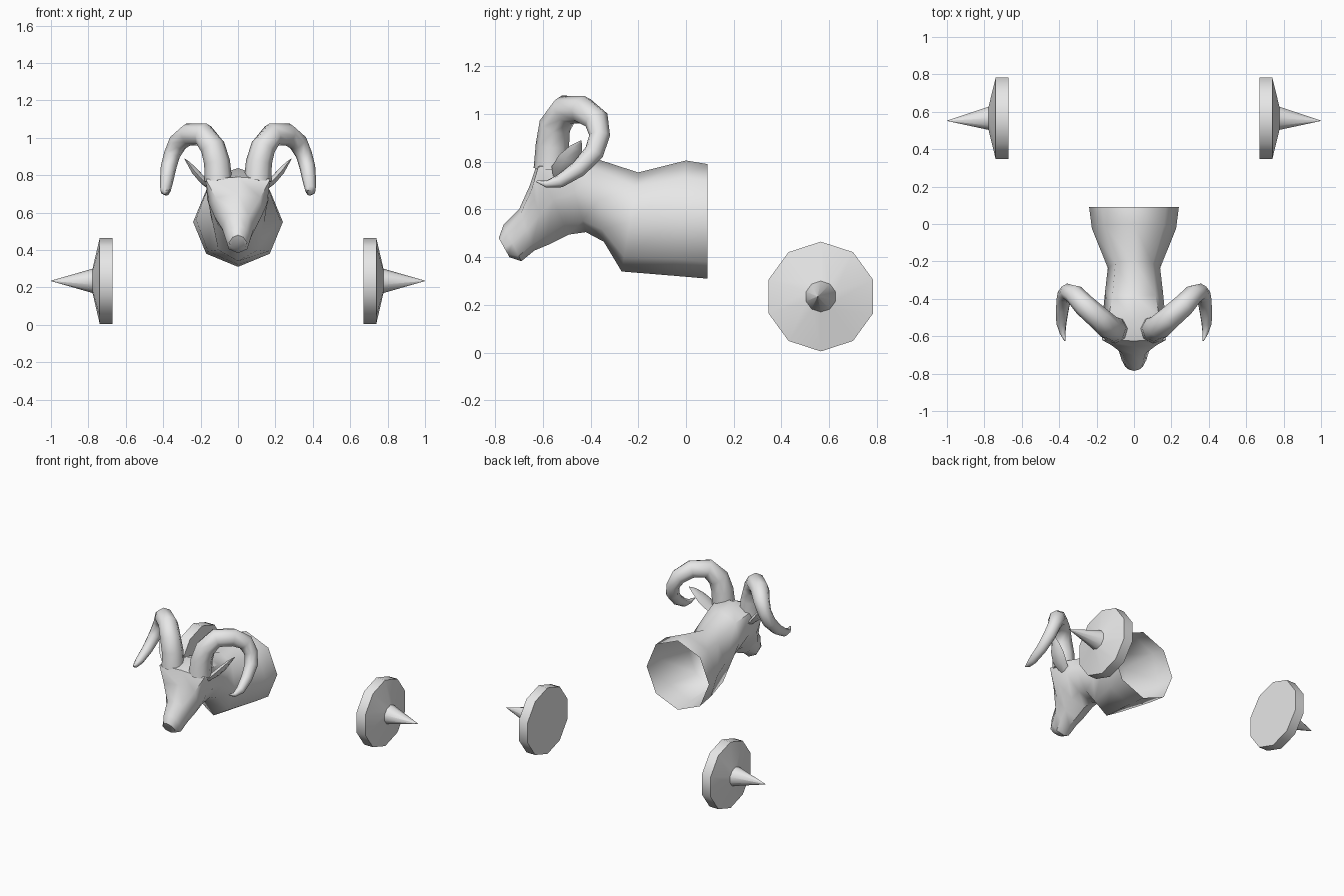
import bpy, bmesh, math
from mathutils import Vector

if "Cube" in bpy.data.objects:
    bpy.data.objects.remove(bpy.data.objects["Cube"])

grey = bpy.data.materials.new("plain grey")
grey.diffuse_color = (0.8, 0.8, 0.8, 1)
grey.use_nodes = True
grey.node_tree.nodes["Principled BSDF"].inputs["Base Color"].default_value = grey.diffuse_color


def loft(name, rings, cap_start=True, cap_end=True, angle=40):
    """Skin a list of equal-length point rings."""
    bm = bmesh.new()
    loops = [[bm.verts.new(p) for p in ring] for ring in rings]
    n = len(loops[0])
    for a, b in zip(loops, loops[1:]):
        for i in range(n):
            j = (i + 1) % n
            bm.faces.new((a[i], a[j], b[j], b[i]))
    if cap_start:
        bm.faces.new(loops[0][::-1])
    if cap_end:
        bm.faces.new(loops[-1])
    bmesh.ops.recalc_face_normals(bm, faces=bm.faces)
    mesh = bpy.data.meshes.new(name)
    bm.to_mesh(mesh)
    bm.free()
    mesh.materials.append(grey)
    ob = bpy.data.objects.new(name, mesh)
    bpy.context.collection.objects.link(ob)
    bpy.ops.object.select_all(action='DESELECT')
    ob.select_set(True)
    bpy.context.view_layer.objects.active = ob
    bpy.ops.object.shade_smooth_by_angle(angle=math.radians(angle))
    return ob


def tube_rings(path, sides, start_axis, flat=1.0):
    """Rings around a path of (x, y, z, radius), carried along without twist."""
    pts = [Vector(p[:3]) for p in path]
    u = Vector(start_axis)
    rings = []
    for k, p in enumerate(pts):
        t = (pts[min(k + 1, len(pts) - 1)] - pts[max(k - 1, 0)]).normalized()
        u = (u - t * u.dot(t)).normalized()
        v = t.cross(u)
        r = path[k][3]
        rings.append([p + (u * math.cos(a) + v * math.sin(a) * flat) * r
                      for a in (2 * math.pi * i / sides for i in range(sides))])
    return rings


# Head and neck: each row is top (y, z), bottom (y, z),
# upper / middle / lower half widths, and depth of the upper points
sections = [
    (0.09, 0.79, 0.09, 0.31, 0.17, 0.24, 0.17, 0.146),
    (0.00, 0.805, -0.05, 0.322, 0.16, 0.225, 0.16, 0.146),
    (-0.20, 0.755, -0.27, 0.34, 0.10, 0.14, 0.105, 0.146),
    (-0.385, 0.815, -0.345, 0.465, 0.115, 0.155, 0.10, 0.14),
    (-0.51, 0.838, -0.42, 0.505, 0.135, 0.165, 0.09, 0.14),
    (-0.625, 0.79, -0.49, 0.495, 0.172, 0.155, 0.085, 0.04),
    (-0.655, 0.70, -0.57, 0.455, 0.12, 0.125, 0.075, 0.08),
    (-0.70, 0.60, -0.635, 0.428, 0.06, 0.085, 0.062, 0.10),
    (-0.765, 0.535, -0.69, 0.383, 0.045, 0.066, 0.05, 0.146),
    (-0.785, 0.48, -0.74, 0.40, 0.028, 0.048, 0.035, 0.146),
]
rings = []
for yt, zt, yb, zb, wu, wm, wl, tu in sections:
    top, bot = Vector((0, yt, zt)), Vector((0, yb, zb))
    ring = []
    for x, t in ((0, 0), (wu, tu), (wm, 0.5), (wl, 0.854), (0, 1),
                 (-wl, 0.854), (-wm, 0.5), (-wu, tu)):
        ring.append(top.lerp(bot, t) + Vector((x, 0, 0)))
    rings.append(ring)
loft("head_and_neck", rings, cap_start=False, angle=50)

horn_path = [
    (0.105, -0.565, 0.77, 0.074), (0.112, -0.56, 0.87, 0.070),
    (0.135, -0.55, 0.95, 0.067), (0.185, -0.505, 1.018, 0.063),
    (0.265, -0.435, 1.018, 0.060), (0.320, -0.375, 0.975, 0.053),
    (0.353, -0.362, 0.91, 0.044), (0.372, -0.385, 0.84, 0.042),
    (0.382, -0.45, 0.77, 0.036), (0.388, -0.53, 0.718, 0.028),
    (0.381, -0.585, 0.706, 0.015), (0.369, -0.625, 0.718, 0.004),
]
ear_path = [
    (0.13, -0.52, 0.72, 0.035), (0.185, -0.51, 0.77, 0.055),
    (0.225, -0.485, 0.815, 0.050), (0.26, -0.46, 0.86, 0.027),
    (0.285, -0.44, 0.888, 0.003),
]
# Spiked disc profile: (x, radius)
disc_profile = [(0.665, 0.23), (0.732, 0.23), (0.77, 0.065), (0.99, 0.001)]

for side, s in (("left", -1), ("right", 1)):
    horn = [(s * x, y, z, r) for x, y, z, r in horn_path]
    loft(side + "_horn", tube_rings(horn, 8, (s * 0.65, -0.75, 0)), angle=60)

    ear = [(s * x, y, z, r) for x, y, z, r in ear_path]
    loft(side + "_ear", tube_rings(ear, 6, (0, 1, 0), 0.4), angle=60)

    # Ten-sided disc, its spike tip set slightly toward the front
    disc = []
    for x, r in disc_profile:
        cy = 0.552 if r < 0.01 else 0.565
        disc.append([(s * x * 1.01, cy + r * math.sin(a), 0.235 + r * math.cos(a))
                     for a in (math.tau * i / 10 for i in range(10))])
    loft(side + "_spiked_disc", disc, angle=45)
